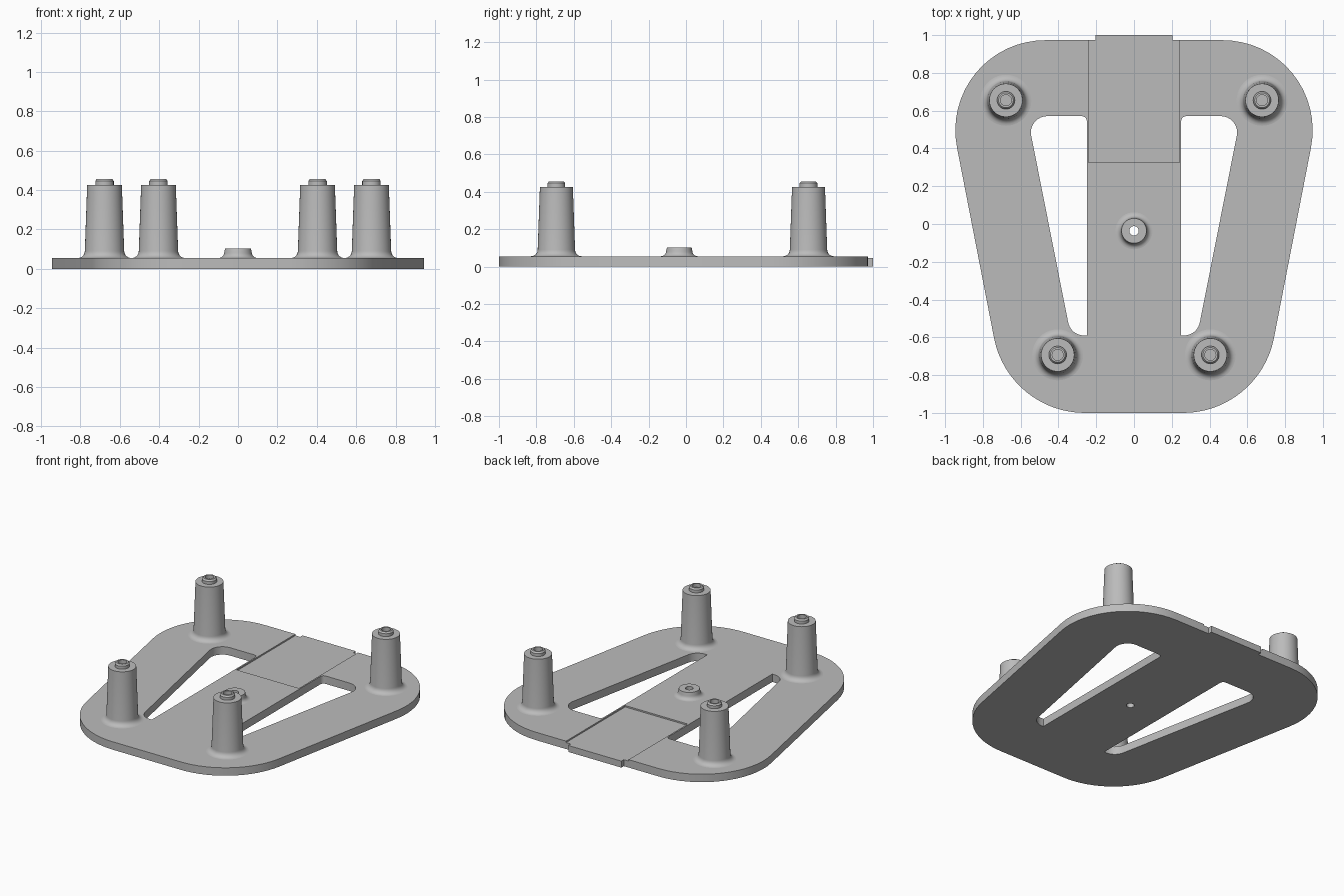
import bpy, bmesh
from math import cos, sin, pi, radians

cube = bpy.data.objects.get("Cube")
if cube:
    bpy.data.objects.remove(cube, do_unlink=True)

grey = bpy.data.materials.new("plain_grey")
grey.use_nodes = True
colour = (0.5, 0.5, 0.5, 1)
grey.diffuse_color = colour
grey.node_tree.nodes["Principled BSDF"].inputs["Base Color"].default_value = colour

TOP = 0.055      # plate thickness
TILT = -11       # lean of the plate's sides, degrees


def finish(name, bm):
    """Turn a bmesh into a named, coloured object."""
    bmesh.ops.recalc_face_normals(bm, faces=bm.faces[:])
    mesh = bpy.data.meshes.new(name)
    bm.to_mesh(mesh)
    bm.free()
    mesh.materials.append(grey)
    obj = bpy.data.objects.new(name, mesh)
    bpy.context.collection.objects.link(obj)
    return obj


def activate(obj):
    bpy.ops.object.select_all(action='DESELECT')
    obj.select_set(True)
    bpy.context.view_layer.objects.active = obj


def arc(cx, cy, r, start, end, steps=16):
    angles = [radians(start + (end - start) * i / steps) for i in range(steps + 1)]
    return [(cx + r * cos(a), cy + r * sin(a)) for a in angles]


def mirrored(points):
    return [(-x, y) for x, y in reversed(points)]


def prism(name, points, low, high):
    bm = bmesh.new()
    face = bm.faces.new([bm.verts.new((x, y, low)) for x, y in points])
    side = bmesh.ops.extrude_face_region(bm, geom=[face])["geom"]
    verts = [v for v in side if isinstance(v, bmesh.types.BMVert)]
    bmesh.ops.translate(bm, verts=verts, vec=(0, 0, high - low))
    return finish(name, bm)


def lathe(name, profile, x, y, sides=40):
    """Revolve (radius, height) points about a vertical axis."""
    bm = bmesh.new()
    rings = [[bm.verts.new((x + r * cos(2 * pi * i / sides),
                            y + r * sin(2 * pi * i / sides), z))
              for i in range(sides)] for r, z in profile]
    for a, b in zip(rings, rings[1:]):
        for i in range(sides):
            j = (i + 1) % sides
            bm.faces.new((a[i], a[j], b[j], b[i]))
    if profile[-1][1] > TOP:
        bm.faces.new(rings[-1])
    obj = finish(name, bm)
    activate(obj)
    bpy.ops.object.shade_smooth_by_angle(angle=radians(35))
    return obj


def fillet(inner, size):
    """Concave foot that blends a post into the plate."""
    return [(inner + size - size * sin(a), TOP + size - size * cos(a))
            for a in [radians(15 * i) for i in range(7)]]


# Base plate: rounded tapering outline with a small tab at the back
half = arc(0.26, -0.51, 0.49, -90, TILT) + arc(0.47, 0.497, 0.476, TILT, 90)
half += [(0.204, 0.973), (0.204, 1.0)]
plate = prism("base_plate", half + mirrored(half), 0, TOP)

# Cutters: two side slots, the back recess and the centre hole
slot = [(0.25, -0.59)] + arc(0.265, -0.505, 0.085, -90, TILT, 8)
slot += arc(0.46, 0.485, 0.086, TILT, 90, 8) + arc(0.275, 0.546, 0.025, 90, 180, 5)
recess = [(-0.24, 0.325), (0.24, 0.325), (0.24, 1.1), (-0.24, 1.1)]
HOLE_Y = -0.036
cutters = [
    prism("left_slot_cutter", slot, -0.1, 0.2),
    prism("right_slot_cutter", mirrored(slot), -0.1, 0.2),
    prism("recess_cutter", recess, TOP - 0.01, 0.2),
    prism("hole_cutter", arc(0, HOLE_Y, 0.025, 0, 345, 23), -0.1, 0.2),
]
activate(plate)
for cutter in cutters:
    mod = plate.modifiers.new(cutter.name, 'BOOLEAN')
    mod.operation = 'DIFFERENCE'
    mod.solver = 'EXACT'
    mod.object = cutter
    bpy.ops.object.modifier_apply(modifier=mod.name)
for cutter in cutters:
    bpy.data.objects.remove(cutter, do_unlink=True)
activate(plate)
bpy.ops.object.shade_smooth_by_angle(angle=radians(30))

# Four tapered posts, each topped by a hollow chamfered pin
post = fillet(0.1, 0.035) + [(0.088, 0.426), (0.047, 0.426), (0.047, 0.446),
                             (0.039, 0.456), (0.029, 0.456), (0.029, 0.43)]
for side, sign in (("left", 1), ("right", -1)):
    lathe("front_" + side + "_post", post, sign * 0.404, -0.693)
    lathe("back_" + side + "_post", post, sign * 0.678, 0.655)

# Centre boss around the through hole
boss = fillet(0.07, 0.028) + [(0.066, 0.102), (0.025, 0.102), (0.025, TOP)]
lathe("centre_boss", boss, 0, HOLE_Y)
